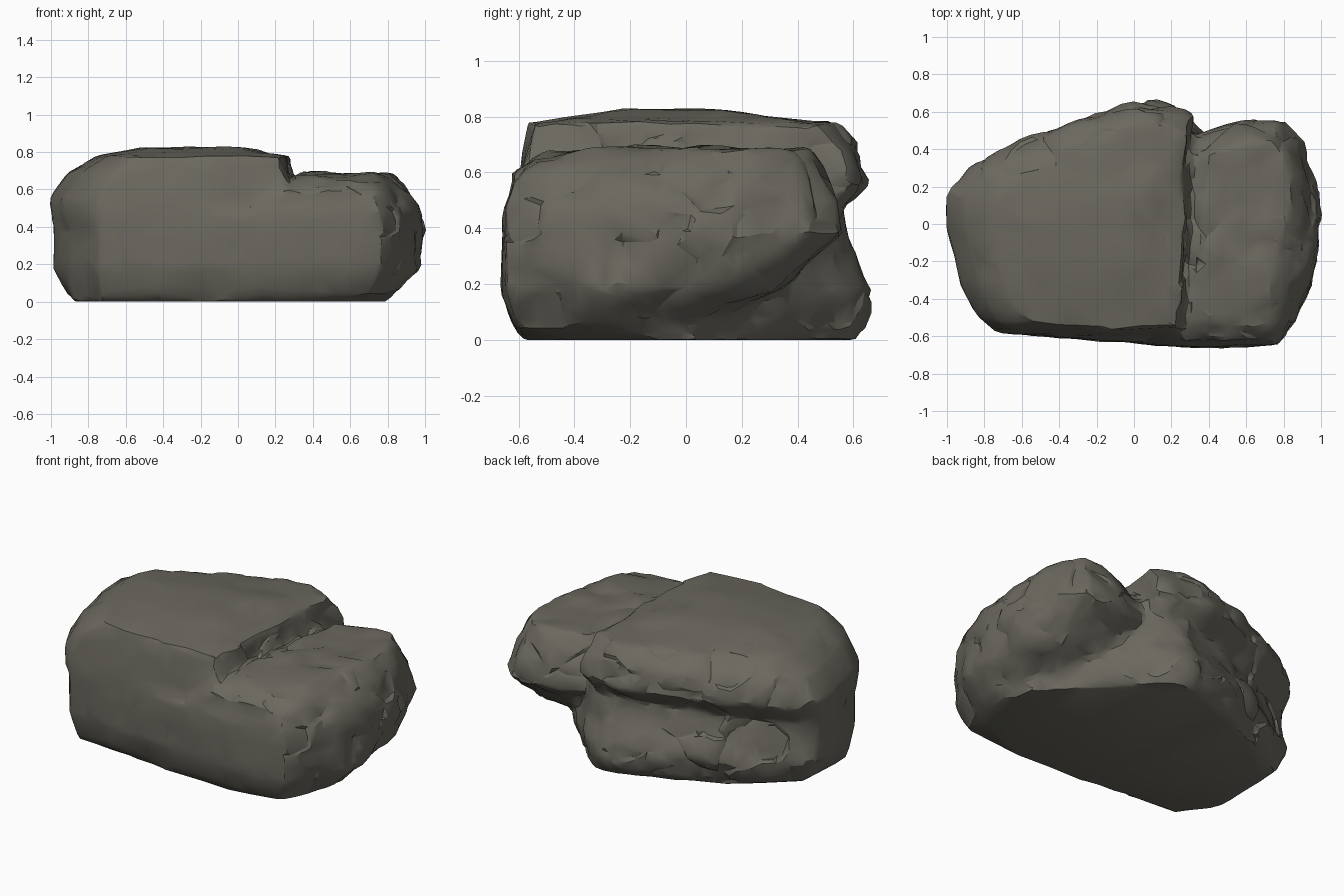
import bpy, bmesh
from mathutils import Vector, noise

cube = bpy.data.objects.get("Cube")
if cube:
    bpy.data.objects.remove(cube)

# Plan outlines of the stone masses and of the flat foot
SLAB = [(-1, .18), (-1, 0), (-.93, -.3), (-.84, -.47), (-.74, -.56), (-.2, -.6), (.27, -.58),
        (.3, .1), (.33, .6), (.2, .66), (.04, .68), (-.2, .58), (-.45, .53), (-.68, .43), (-.88, .31)]
BASE = [(-.98, .15), (-.98, -.05), (-.9, -.35), (-.74, -.57), (-.2, -.61), (.25, -.66),
        (.78, -.65), (.86, -.5), (.93, -.2), (.86, .02), (.3, .6), (.1, .68), (-.4, .5), (-.72, .36)]
FOOT = [(-.83, .1), (-.87, -.3), (-.72, -.5), (-.1, -.56), (.36, -.58), (.7, -.43),
        (.8, -.1), (.78, .04), (.2, .6), (.05, .6), (-.53, .36)]
LEDGE = [(.1, -.65), (.79, -.65), (.89, -.5), (.98, -.25), (1.01, -.05),
         (.99, .2), (.93, .45), (.82, .57), (.6, .57), (.42, .5), (.2, .45)]


def add_mass(bm, levels):
    """Convex block through outlines: outline, x scale, y scale, x shift, y shift, height."""
    verts = [bm.verts.new((ox + sx * x, oy + sy * y, z))
             for outline, sx, sy, ox, oy, z in levels for x, y in outline]
    hull = bmesh.ops.convex_hull(bm, input=verts)
    inner = {v for v in hull["geom_interior"] + hull["geom_unused"]
             if isinstance(v, bmesh.types.BMVert)}
    bmesh.ops.delete(bm, geom=list(inner), context="VERTS")


bm = bmesh.new()
add_mass(bm, [(SLAB, .96, .88, -.02, -.08, .42), (SLAB, 1, 1, 0, 0, .55),
              (SLAB, .92, .95, .01, -.01, .69), (SLAB, .79, .87, .04, -.04, .78),
              (SLAB, .4, .3, -.1, -.05, .825)])
add_mass(bm, [(FOOT, 1, 1, 0, 0, 0), (BASE, .93, .95, 0, .01, .05),
              (BASE, 1, 1, 0, 0, .18), (BASE, .99, .91, 0, -.05, .48)])
add_mass(bm, [(LEDGE, .84, .55, 0, -.25, .05), (LEDGE, .96, .8, 0, -.13, .18),
              (LEDGE, 1, 1, 0, 0, .38), (LEDGE, .96, .97, 0, 0, .5),
              (LEDGE, .82, .9, .11, -.02, .59), (LEDGE, .62, .82, .24, 0, .645),
              (LEDGE, .54, .54, .3, .14, .69)])
mesh = bpy.data.meshes.new("boulder")
bm.to_mesh(mesh)
bm.free()
boulder = bpy.data.objects.new("boulder", mesh)
bpy.context.collection.objects.link(boulder)
bpy.ops.object.select_all(action="DESELECT")
boulder.select_set(True)
bpy.context.view_layer.objects.active = boulder


def apply(kind, **settings):
    mod = boulder.modifiers.new(kind.lower(), kind)
    for key, value in settings.items():
        setattr(mod, key, value)
    bpy.ops.object.modifier_apply(modifier=mod.name)


# Fuse the masses and soften their rims
apply("REMESH", mode="VOXEL", voxel_size=.02)
apply("SMOOTH", factor=.5, iterations=6)

# Chipped surface: calm on the front and top, rough with irregular shards at the ends and back
bm = bmesh.new()
bm.from_mesh(boulder.data)
bm.normal_update()
moves = []
for v in bm.verts:
    p, n = v.co.copy(), v.normal.copy()
    if n.z < -.8 and p.z < .05:
        continue
    rough = .25 + .75 * max(0, n.x, n.y)
    if p.x > .26 and p.z > .58:
        rough = .8
    warp = p + .08 * noise.noise_vector(p * 3)
    distances, centres = noise.voronoi(Vector((warp.x * 4, warp.y * 4, warp.z * 6)))
    shard = noise.cell(centres[0] * 9)
    grain = noise.fractal(p * 5, 1, 2, 3)
    depth = .02 * grain - .035 * (distances[0] - .4) + .012 * shard
    moves.append((v, n * (rough * depth + .008 * noise.noise(p * 2.2))))
for v, move in moves:
    v.co += move
bm.to_mesh(boulder.data)
bm.free()

# Broad broken facets
apply("DECIMATE", ratio=.07)

# Centre the rock and seat it on the ground
verts = boulder.data.vertices
for axis in range(3):
    low = min(v.co[axis] for v in verts)
    high = max(v.co[axis] for v in verts)
    middle = low if axis == 2 else (low + high) / 2
    for v in verts:
        v.co[axis] -= middle

stone = bpy.data.materials.new("grey_brown_stone")
stone.use_nodes = True
colour = (.145, .138, .112, 1)
stone.diffuse_color = colour
stone.node_tree.nodes["Principled BSDF"].inputs["Base Color"].default_value = colour
boulder.data.materials.clear()
boulder.data.materials.append(stone)
bpy.ops.object.shade_smooth_by_angle(angle=.45)
